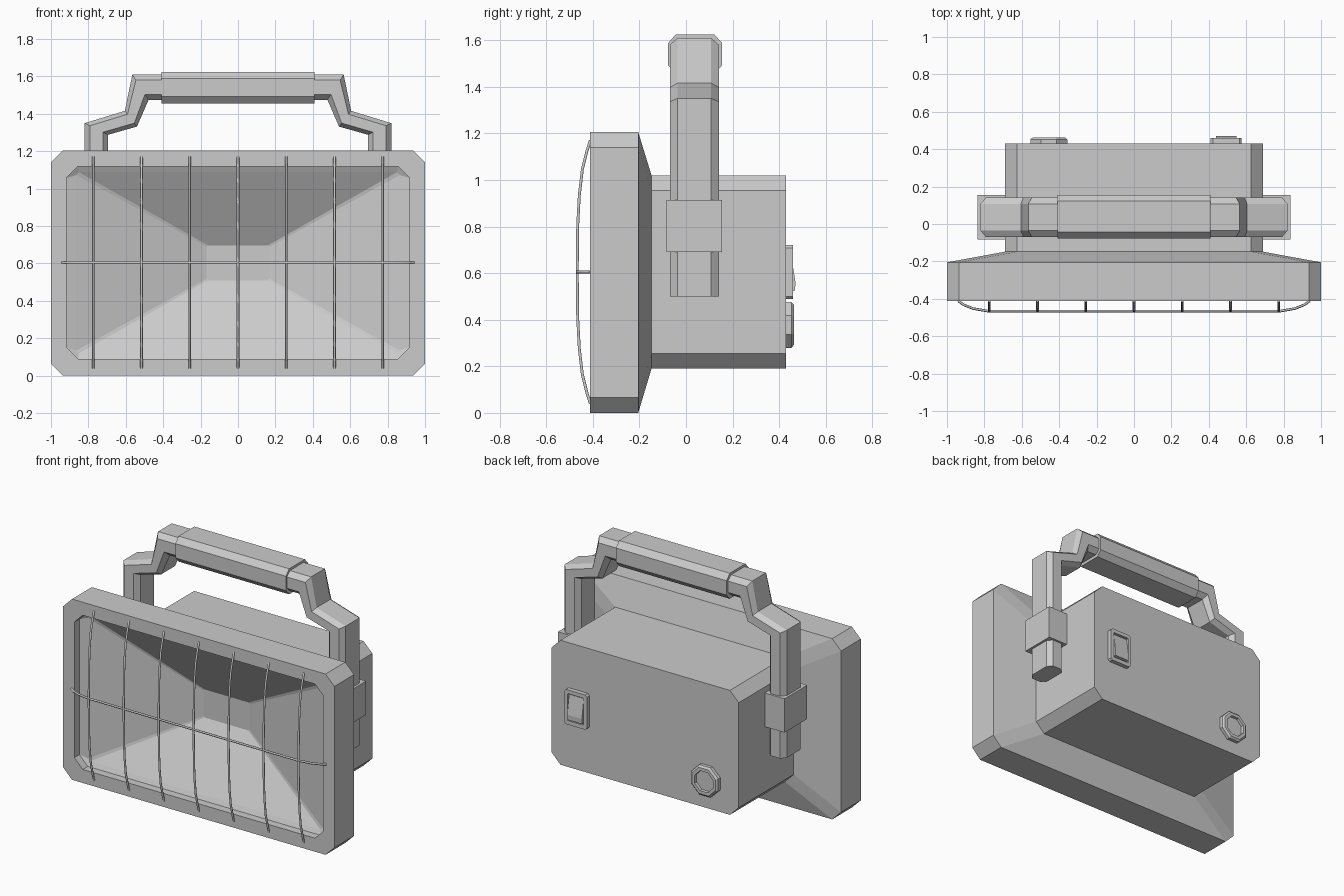
import bpy, bmesh, math
from mathutils import Vector

if "Cube" in bpy.data.objects:
    bpy.data.objects.remove(bpy.data.objects["Cube"])


def loft(name, rings, mirror=False):
    """Skin a list of equal-length point rings and cap both ends."""
    bm = bmesh.new()
    vs = [[bm.verts.new(p) for p in r] for r in rings]
    n = len(rings[0])
    for a, b in zip(vs, vs[1:]):
        for i in range(n):
            j = (i + 1) % n
            bm.faces.new((a[i], a[j], b[j], b[i]))
    bm.faces.new(vs[0])
    bm.faces.new(list(reversed(vs[-1])))
    bmesh.ops.recalc_face_normals(bm, faces=bm.faces[:])
    me = bpy.data.meshes.new(name)
    bm.to_mesh(me)
    bm.free()
    ob = bpy.data.objects.new(name, me)
    bpy.context.collection.objects.link(ob)
    if mirror:
        ob.modifiers.new("mirror", 'MIRROR')
    return ob


def rect(hx, z0, z1, c, y, cx=0):
    """Rectangle with cut corners in a plane of constant y."""
    pts = [(-hx, z0 + c), (-hx + c, z0), (hx - c, z0), (hx, z0 + c),
           (hx, z1 - c), (hx - c, z1), (-hx + c, z1), (-hx, z1 - c)]
    return [(cx + x, y, z) for x, z in pts]


def section(outer, inner, hy, cut, cy=0.036):
    """Octagonal handle section between an outer and inner (x, z) point."""
    o, i = Vector(outer), Vector(inner)
    pts = [(0, -hy + cut), (0, hy - cut), (.22, hy), (.78, hy),
           (1, hy - cut), (1, -hy + cut), (.78, -hy), (.22, -hy)]
    res = []
    for t, y in pts:
        p = o.lerp(i, t)
        res.append((p.x, cy + y, p.y))
    return res


def octagon(r, y, cx, cz):
    return [(cx + r * math.cos(math.pi / 4 * (k + .5)), y,
             cz + r * math.sin(math.pi / 4 * (k + .5))) for k in range(8)]


def wire(name, pts, r=0.007):
    cu = bpy.data.curves.new(name, 'CURVE')
    cu.dimensions = '3D'
    cu.bevel_depth = r
    cu.bevel_resolution = 1
    cu.use_fill_caps = True
    sp = cu.splines.new('POLY')
    sp.points.add(len(pts) - 1)
    for p, co in zip(sp.points, pts):
        p.co = (*co, 1)
    ob = bpy.data.objects.new(name, cu)
    bpy.context.collection.objects.link(ob)


# Lamp housing: rear body, flare, rim, recess and reflector in one skin
loft("lamp_housing", [
    rect(.69, .19, 1.02, .065, .43),
    rect(.69, .19, 1.02, .065, -.148),
    rect(1, 0, 1.205, .065, -.205),
    rect(1, 0, 1.205, .065, -.413),
    rect(.918, .09, 1.118, .062, -.413),
    rect(.918, .09, 1.118, .062, -.36),
    rect(.865, .12, 1.088, .015, -.345),
    rect(.168, .51, .697, .008, -.12),
])

# Wire guard
prof = [(-.565, -.411), (-.52, -.425), (-.44, -.445), (-.33, -.458),
        (-.2, -.465), (0, -.467)]
prof += [(-z, y) for z, y in reversed(prof[:-1])]
for k in range(7):
    x = (k - 3) * .258
    wire("guard_bar_%d" % (k + 1), [(x, y, .605 + z) for z, y in prof])
ends = [(-.94, -.411), (-.91, -.432), (-.86, -.452), (-.78, -.466)]
ends += [(-x, y) for x, y in reversed(ends)]
wire("guard_cross_bar", [(x, y, .605) for x, y in ends])

# Carry handle arms
outer = [(.82, .5), (.82, 1.35), (.605, 1.416), (.565, 1.61), (.38, 1.61)]
inner = [(.695, .5), (.695, 1.288), (.54, 1.332), (.478, 1.475), (.38, 1.475)]
loft("handle_arm", [section(o, i, .105, .033) for o, i in zip(outer, inner)],
     mirror=True)

# Grip sleeve
loft("handle_grip", [section((x, 1.625), (x, 1.455), .116, .033, .039)
                     for x in (-.408, .408)])

# Side brackets holding the arms
loft("side_bracket", [[(x, y, z) for y, z in
                       ((-.083, .69), (.155, .69), (.155, .915), (-.083, .915))]
                      for x in (.66, .836)], mirror=True)

# Power switch frame and rocker
cx = .493
loft("switch_frame", [
    rect(.083, .488, .72, .012, .42, cx),
    rect(.083, .488, .72, .012, .459, cx),
    rect(.06, .515, .695, .004, .459, cx),
    rect(.06, .515, .695, .004, .442, cx),
])
loft("switch_rocker", [[(cx + x, y, z) for y, z in
                        ((.435, .522), (.468, .525), (.47, .56), (.45, .688), (.435, .688))]
                       for x in (-.054, .054)])

# Round charging socket
loft("charge_socket", [
    octagon(.107, .42, -.455, .378),
    octagon(.107, .452, -.455, .378),
    octagon(.094, .463, -.455, .378),
    octagon(.072, .463, -.455, .378),
    octagon(.07, .445, -.455, .378),
])
